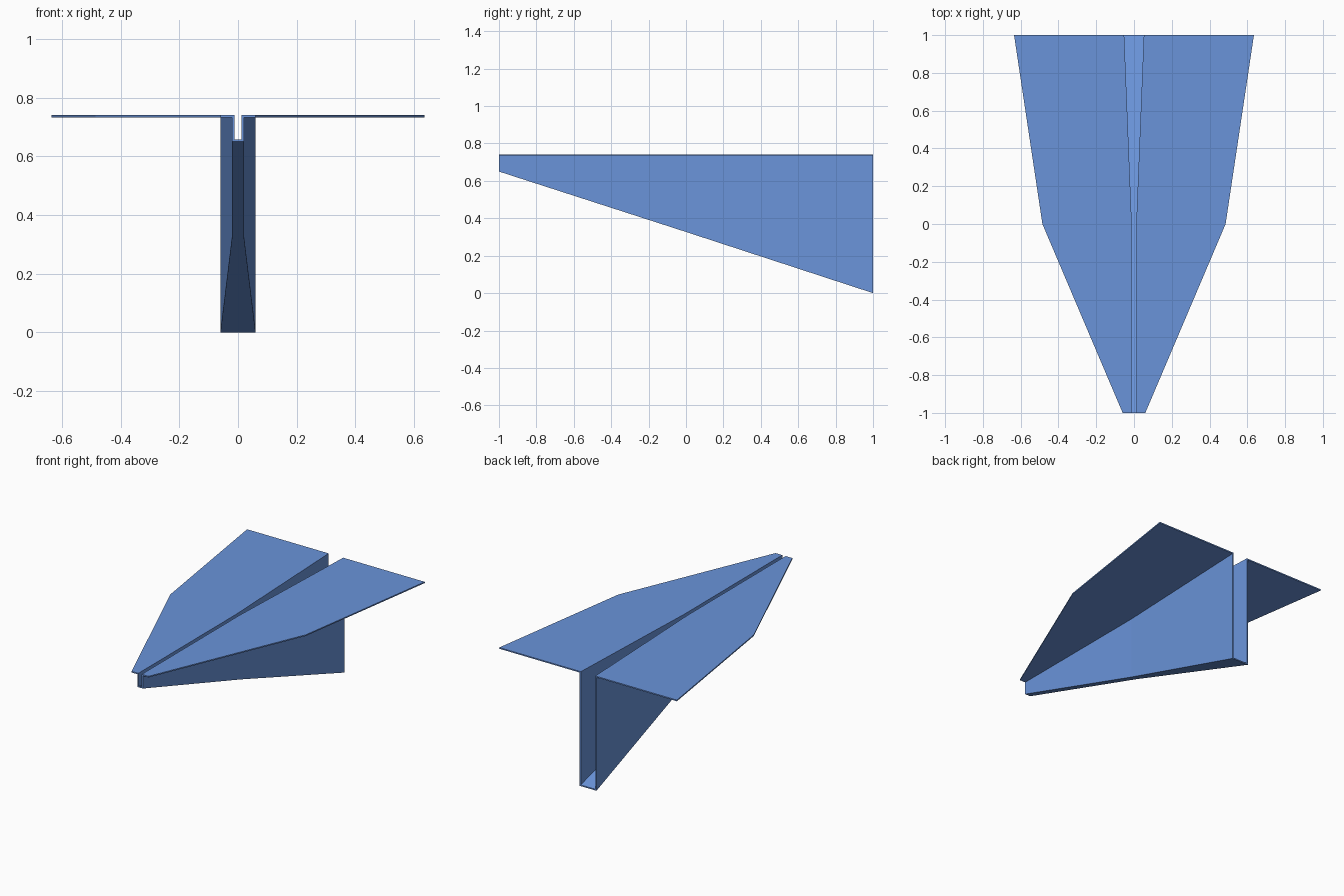
import bpy, bmesh

if "Cube" in bpy.data.objects:
    bpy.data.objects.remove(bpy.data.objects["Cube"])

T = 0.008      # sheet thickness
TOP = 0.74     # top of the wings

# y, wing half width, keel half width, keel bottom
STATIONS = [(-1.0, 0.06, 0.02, 0.65),
            (0.0, 0.485, 0.02, 0.327),
            (1.0, 0.635, 0.06, 0.0)]

paper = bpy.data.materials.new("paper_blue")
paper.diffuse_color = (0.144, 0.296, 0.70, 1.0)
paper.use_nodes = True
paper.node_tree.nodes["Principled BSDF"].inputs["Base Color"].default_value = paper.diffuse_color


def section(wing, keel, bottom):
    """Closed outline of wings and U-shaped keel, seen from the front."""
    right = [(keel, bottom), (keel, TOP - T), (wing, TOP - T),
             (wing, TOP), (keel - T, TOP), (keel - T, bottom + T)]
    return right + [(-x, z) for x, z in reversed(right)]


# Folded sheet: the outline lofted through nose, middle and tail
bm = bmesh.new()
rings = [[bm.verts.new((x, y, z)) for x, z in section(w, k, b)]
         for y, w, k, b in STATIONS]
for a, b in zip(rings, rings[1:]):
    n = len(a)
    for i in range(n):
        j = (i + 1) % n
        bm.faces.new((a[i], a[j], b[j], b[i]))

# Nose and tail edges of the sheet
for ring in (rings[0], rings[-1]):
    for quad in ((0, 5, 6, 11), (0, 1, 4, 5), (1, 2, 3, 4),
                 (6, 7, 10, 11), (7, 8, 9, 10)):
        bm.faces.new([ring[i] for i in quad])

bmesh.ops.recalc_face_normals(bm, faces=bm.faces)
mesh = bpy.data.meshes.new("folded_paper_plane")
bm.to_mesh(mesh)
bm.free()
mesh.materials.append(paper)
plane = bpy.data.objects.new("folded_paper_plane", mesh)
bpy.context.collection.objects.link(plane)
